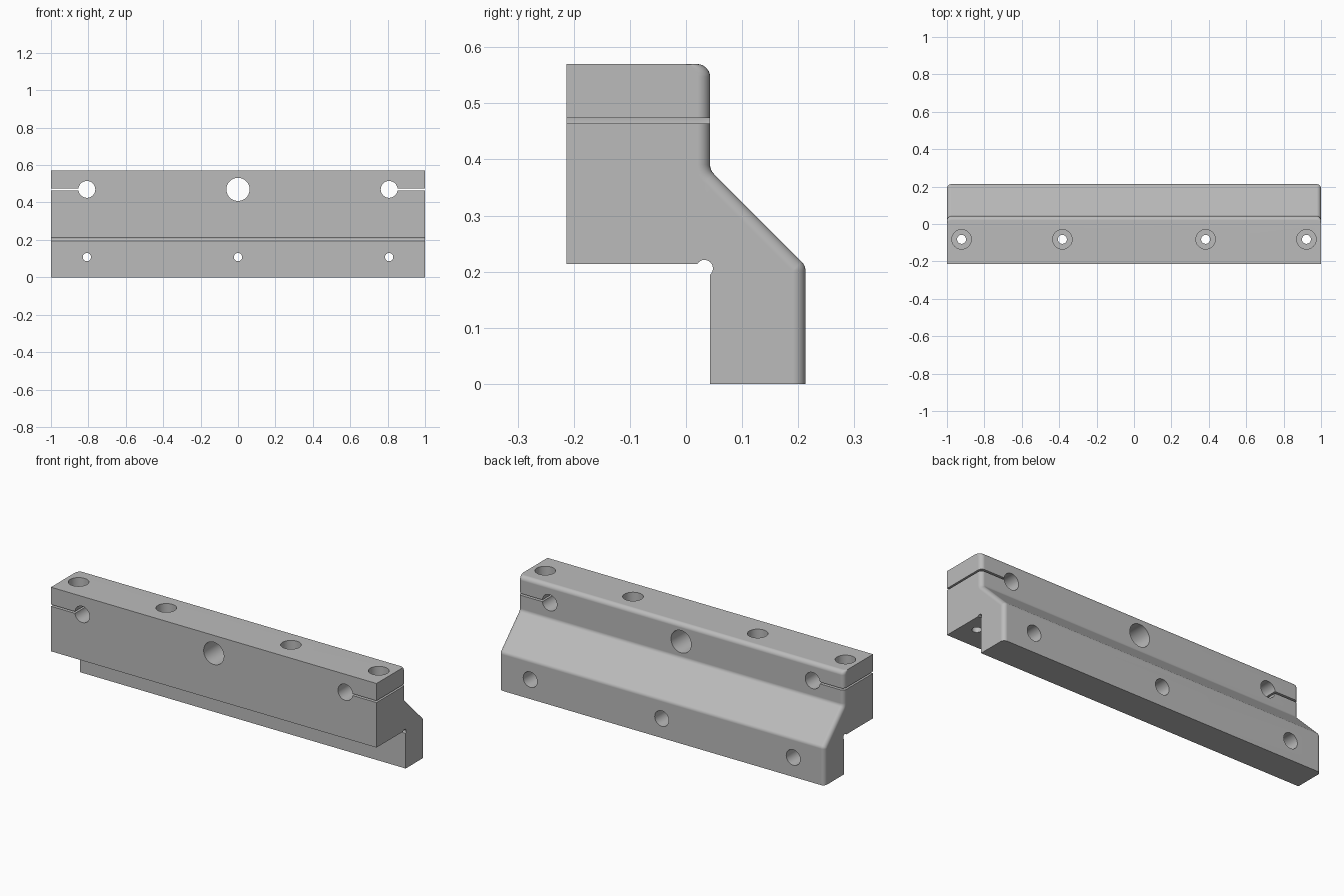
import bpy, bmesh, math
from mathutils import Vector, Matrix

if "Cube" in bpy.data.objects:
    bpy.data.objects.remove(bpy.data.objects["Cube"])

HALF, DEPTH, TOP = 1.0, 0.213, 0.57
STEP_Y, STEP_Z = 0.043, 0.214      # inner corner under the overhang
SLOPE = 0.424                      # sloped back face lies on y + z = SLOPE
R = 0.023                          # edge rounding

grey = bpy.data.materials.new("machined grey")
grey.use_nodes = True
grey.diffuse_color = (0.5, 0.5, 0.5, 1)
grey.node_tree.nodes["Principled BSDF"].inputs["Base Color"].default_value = (0.5, 0.5, 0.5, 1)


def fillet(a, b, c, radius, steps=6):
    """Points of an arc that rounds corner b between a and c."""
    a, b, c = Vector(a), Vector(b), Vector(c)
    u, v = (a - b).normalized(), (c - b).normalized()
    half = u.angle(v) / 2
    centre = b + (u + v).normalized() * (radius / math.sin(half))
    p = b + u * (radius / math.tan(half)) - centre
    q = b + v * (radius / math.tan(half)) - centre
    return [centre + p.lerp(q, i / steps).normalized() * radius for i in range(steps + 1)]


def profile(d):
    """Side outline with the back faces pulled in by d."""
    back, neck, s = DEPTH - d, STEP_Y - d, SLOPE - d * math.sqrt(2)
    low, high = (back, s - back), (neck, s - neck)
    pts = [Vector((STEP_Y, 0)), Vector((back, 0))]
    pts += fillet((back, 0), low, high, max(R - d, 0.002))
    pts += fillet(low, high, (neck, TOP), R + d)
    pts += fillet(high, (neck, TOP), (-DEPTH, TOP), R)
    pts += [Vector((-DEPTH, TOP)), Vector((-DEPTH, STEP_Z))]
    # round relief groove in the inner corner
    for i in range(15):
        t = math.radians(148 - 196 * i / 14)
        pts.append(Vector((0.033 + 0.015 * math.cos(t), 0.206 + 0.015 * math.sin(t))))
    return pts


# Block: lofted outline, with rounded back edges at both ends
angles = [math.pi / 2 * i / 6 for i in range(7)]
ends = [(HALF - R * (1 - math.cos(t)), R * (1 - math.sin(t))) for t in angles]
sections = [(-x, d) for x, d in ends] + ends[::-1]
bm = bmesh.new()
rings = [[bm.verts.new((x, p.x, p.y)) for p in profile(d)] for x, d in sections]
for r0, r1 in zip(rings, rings[1:]):
    for i in range(len(r0)):
        j = (i + 1) % len(r0)
        bm.faces.new((r0[i], r0[j], r1[j], r1[i]))
bm.faces.new(rings[0])
bm.faces.new(rings[-1])
bmesh.ops.recalc_face_normals(bm, faces=bm.faces)
mesh = bpy.data.meshes.new("clamp_block")
bm.to_mesh(mesh)
bm.free()
mesh.materials.append(grey)
block = bpy.data.objects.new("clamp_block", mesh)
bpy.context.collection.objects.link(block)
bpy.context.view_layer.objects.active = block
block.select_set(True)


def cut(fill):
    """Subtract the solid that fill() creates in a bmesh."""
    b = bmesh.new()
    fill(b)
    m = bpy.data.meshes.new("cutter")
    b.to_mesh(m)
    b.free()
    m.materials.append(grey)
    tool = bpy.data.objects.new("cutter", m)
    tool.hide_render = True
    bpy.context.collection.objects.link(tool)
    mod = block.modifiers.new("cut", "BOOLEAN")
    mod.operation, mod.solver, mod.object = "DIFFERENCE", "EXACT", tool
    bpy.ops.object.modifier_apply(modifier=mod.name)
    bpy.data.objects.remove(tool)


def hole(radius, start, end):
    """Drill a round hole between two points."""
    a, b = Vector(start), Vector(end)
    turn = (b - a).to_track_quat("Z", "Y").to_matrix().to_4x4()
    place = Matrix.Translation((a + b) / 2) @ turn
    cut(lambda m: bmesh.ops.create_cone(m, cap_ends=True, segments=48, radius1=radius,
                                        radius2=radius, depth=(b - a).length, matrix=place))


# Cross holes: a large centre bore and two clamp bores
for x, radius in ((-0.808, 0.045), (0, 0.062), (0.808, 0.045)):
    hole(radius, (x, -0.4, 0.47), (x, 0.4, 0.47))
    # Mounting holes in the foot, counterbored from the back
    hole(0.022, (x, -0.4, 0.108), (x, 0.4, 0.108))
    hole(0.043, (x, 0.115, 0.108), (x, 0.4, 0.108))

# Clamp slits from each end into the clamp bores
for side in (-1, 1):
    place = Matrix.Translation((side * 0.96, 0, 0.469)) @ Matrix.Diagonal((0.3, 1, 0.01, 1))
    cut(lambda m: bmesh.ops.create_cube(m, size=1, matrix=place))

# Vertical screw holes, counterbored from the top
for x in (-0.922, -0.383, 0.383, 0.922):
    hole(0.024, (x, -0.082, 0.1), (x, -0.082, 0.7))
    hole(0.052, (x, -0.082, 0.505), (x, -0.082, 0.7))

# Smooth rounding, crisp edges
bpy.ops.object.shade_smooth_by_angle(angle=math.radians(30))
weighted = block.modifiers.new("flat faces", "WEIGHTED_NORMAL")
weighted.keep_sharp = True
